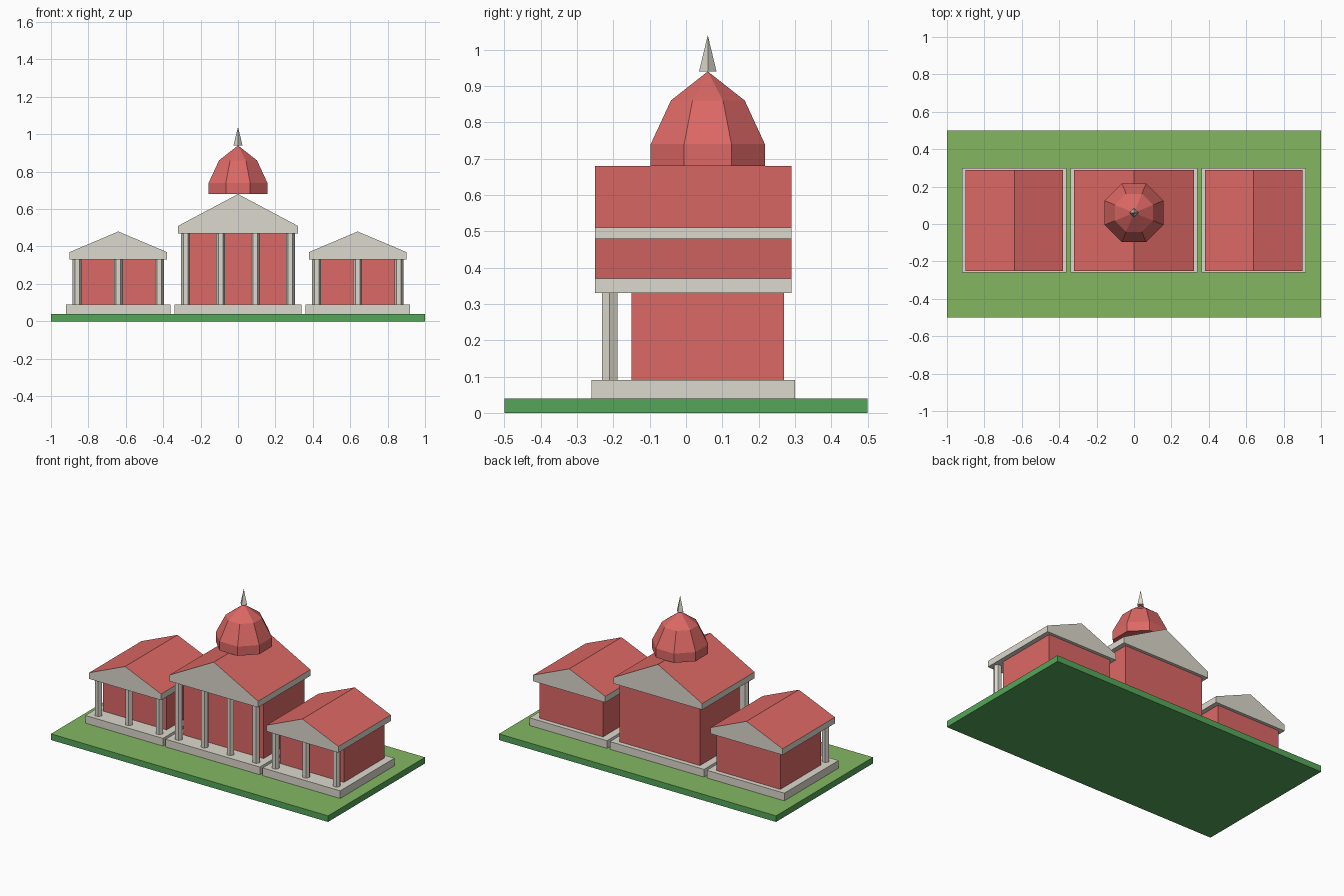
import bpy, bmesh, math

if "Cube" in bpy.data.objects:
    bpy.data.objects.remove(bpy.data.objects["Cube"])


def material(name, rgb):
    m = bpy.data.materials.new(name)
    m.diffuse_color = (*rgb, 1)
    m.use_nodes = True
    m.node_tree.nodes["Principled BSDF"].inputs["Base Color"].default_value = m.diffuse_color
    return m


RED = material("red", (0.72, 0.14, 0.13))
STONE = material("stone", (0.72, 0.69, 0.61))
GREEN = material("hedge_green", (0.09, 0.38, 0.10))
LAWN = material("lawn_green", (0.23, 0.47, 0.12))


def finish(name, bm, *mats):
    bmesh.ops.recalc_face_normals(bm, faces=bm.faces)
    me = bpy.data.meshes.new(name)
    bm.to_mesh(me)
    bm.free()
    for m in mats:
        me.materials.append(m)
    ob = bpy.data.objects.new(name, me)
    bpy.context.collection.objects.link(ob)
    return ob


def box(name, x, y, z, mat, top=None):
    """Box from (min, max) ranges, optionally with another top material."""
    bm = bmesh.new()
    bmesh.ops.create_cube(bm, size=1)
    for v in bm.verts:
        v.co = [r[0] if c < 0 else r[1] for c, r in zip(v.co, (x, y, z))]
    bm.normal_update()
    if top:
        for f in bm.faces:
            f.material_index = int(f.normal.z > 0.5)
    return finish(name, bm, mat, *([top] if top else []))


def lathe(name, x, y, profile, sides, mat, turn=0.0):
    """Closed faceted solid from (radius, z) rings; radius 0 is a tip."""
    bm = bmesh.new()
    rings = []
    for r, z in profile:
        n = sides if r else 1
        angles = [turn + math.tau * i / sides for i in range(n)]
        rings.append([bm.verts.new((x + r * math.cos(a), y + r * math.sin(a), z))
                      for a in angles])
    for low, high in zip(rings, rings[1:]):
        for i in range(sides):
            j = (i + 1) % sides
            top = [high[0]] if len(high) == 1 else [high[j], high[i]]
            bm.faces.new([low[i], low[j]] + top)
    for end in (rings[0], rings[-1]):
        if len(end) > 1:
            bm.faces.new(end)
    return finish(name, bm, mat)


def roof(name, x, half, eave, apex):
    """Stone gable block with red slopes."""
    bm = bmesh.new()
    outline = [(-half, eave), (half, eave), (half, eave + 0.04),
               (0, apex), (-half, eave + 0.04)]
    front = bm.faces.new([bm.verts.new((x + px, -0.25, pz)) for px, pz in outline])
    ext = bmesh.ops.extrude_face_region(bm, geom=[front], use_keep_orig=True)
    for v in ext["geom"]:
        if isinstance(v, bmesh.types.BMVert):
            v.co.y = 0.29
    bmesh.ops.recalc_face_normals(bm, faces=bm.faces)
    for f in bm.faces:
        f.material_index = int(f.normal.z > 0.1)
    return finish(name, bm, STONE, RED)


def pavilion(name, x, half, eave, apex, columns):
    box(name + "_plinth", (x - half - 0.02, x + half + 0.02), (-0.26, 0.30),
        (0.04, 0.09), STONE)
    box(name + "_walls", (x - half + 0.03, x + half - 0.03), (-0.15, 0.27),
        (0.09, eave), RED)
    roof(name + "_roof", x, half, eave, apex)
    span = half - 0.04
    for i in range(columns):
        cx = x - span + 2 * span * i / (columns - 1)
        lathe(f"{name}_column_{i + 1}", cx, -0.21,
              [(0.024, 0.09), (0.024, eave)], 6, STONE)


# Lawn slab
box("lawn", (-1, 1), (-0.5, 0.5), (0, 0.04), GREEN, LAWN)

# Main hall and two wings
pavilion("main_hall", 0, 0.32, 0.47, 0.68, 4)
for side, x in (("left", -0.64), ("right", 0.64)):
    pavilion(side + "_wing", x, 0.26, 0.33, 0.48, 3)

# Octagonal dome and spire
lathe("dome", 0, 0.06, [(0.17, 0.68), (0.17, 0.74), (0.11, 0.86), (0, 0.94)],
      8, RED, math.pi / 8)
lathe("spire", 0, 0.06, [(0.024, 0.94), (0, 1.04)], 4, STONE)
